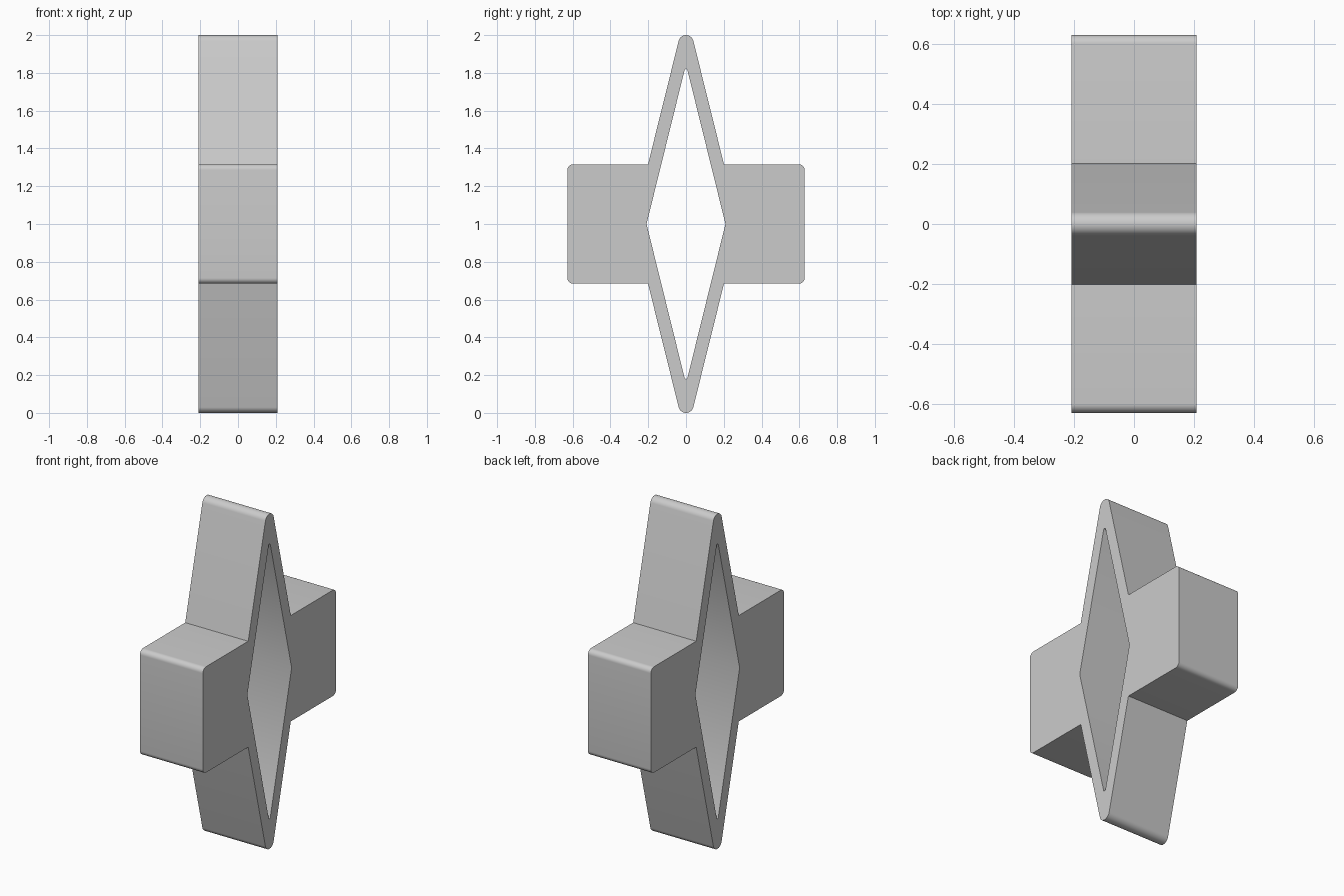
import bpy
from math import sin, cos, radians
from mathutils import Matrix

cube = bpy.data.objects.get("Cube")
if cube:
    bpy.data.objects.remove(cube, do_unlink=True)

HALF_WIDTH = 0.208
MID = 1.0          # height of the symmetry line


def arc(cy, cz, r, start, end, steps):
    """Points on an arc, angles in degrees."""
    angles = [radians(start + (end - start) * i / steps) for i in range(steps + 1)]
    return [(cy + r * cos(a), cz + r * sin(a)) for a in angles]


def four_way(quarter):
    """Mirror a quarter outline, given from the +y axis up to the +z axis."""
    half = quarter + [(-y, z) for y, z in reversed(quarter)]
    loop = half + [(y, -z) for y, z in reversed(half)]
    clean = []
    for p in loop:
        if not clean or abs(p[0] - clean[-1][0]) + abs(p[1] - clean[-1][1]) > 1e-4:
            clean.append(p)
    if abs(clean[0][0] - clean[-1][0]) + abs(clean[0][1] - clean[-1][1]) < 1e-4:
        clean.pop()
    return clean


# Quarter outlines: side block with rounded corner, notch, rounded tip; then the hole
outer = arc(0.598, 0.286, 0.03, 0, 90, 8) + [(0.201, 0.316)] + arc(0, 0.96, 0.04, 14, 90, 10)
hole = [(0.209, 0)] + arc(0, 0.812, 0.008, 14, 90, 4)

curve = bpy.data.curves.new("diamond_frame_with_blocks", "CURVE")
curve.dimensions = "2D"
curve.fill_mode = "BOTH"
curve.extrude = HALF_WIDTH
for quarter in (outer, hole):
    points = four_way(quarter)
    spline = curve.splines.new("POLY")
    spline.points.add(len(points) - 1)
    for sp, (y, z) in zip(spline.points, points):
        sp.co = (y, z, 0, 1)
    spline.use_cyclic_u = True

body = bpy.data.objects.new("diamond_frame_with_blocks", curve)
bpy.context.collection.objects.link(body)
bpy.context.view_layer.objects.active = body
body.select_set(True)
bpy.ops.object.convert(target="MESH")
body = bpy.context.object

# Stand the profile up: its plane becomes y-z and its depth runs along x
body.data.transform(Matrix(((0, 0, 1, 0), (1, 0, 0, 0), (0, 1, 0, MID), (0, 0, 0, 1))))

# Weld caps to walls and face everything outward
bpy.ops.object.mode_set(mode="EDIT")
bpy.ops.mesh.select_all(action="SELECT")
bpy.ops.mesh.remove_doubles(threshold=0.0001)
bpy.ops.mesh.normals_make_consistent(inside=False)
bpy.ops.object.mode_set(mode="OBJECT")
bpy.ops.object.shade_smooth_by_angle(angle=radians(30))

# Plain grey
grey = bpy.data.materials.new("light_grey")
grey.use_nodes = True
colour = (0.6, 0.6, 0.6, 1)
grey.diffuse_color = colour
grey.node_tree.nodes["Principled BSDF"].inputs["Base Color"].default_value = colour
body.data.materials.clear()
body.data.materials.append(grey)
